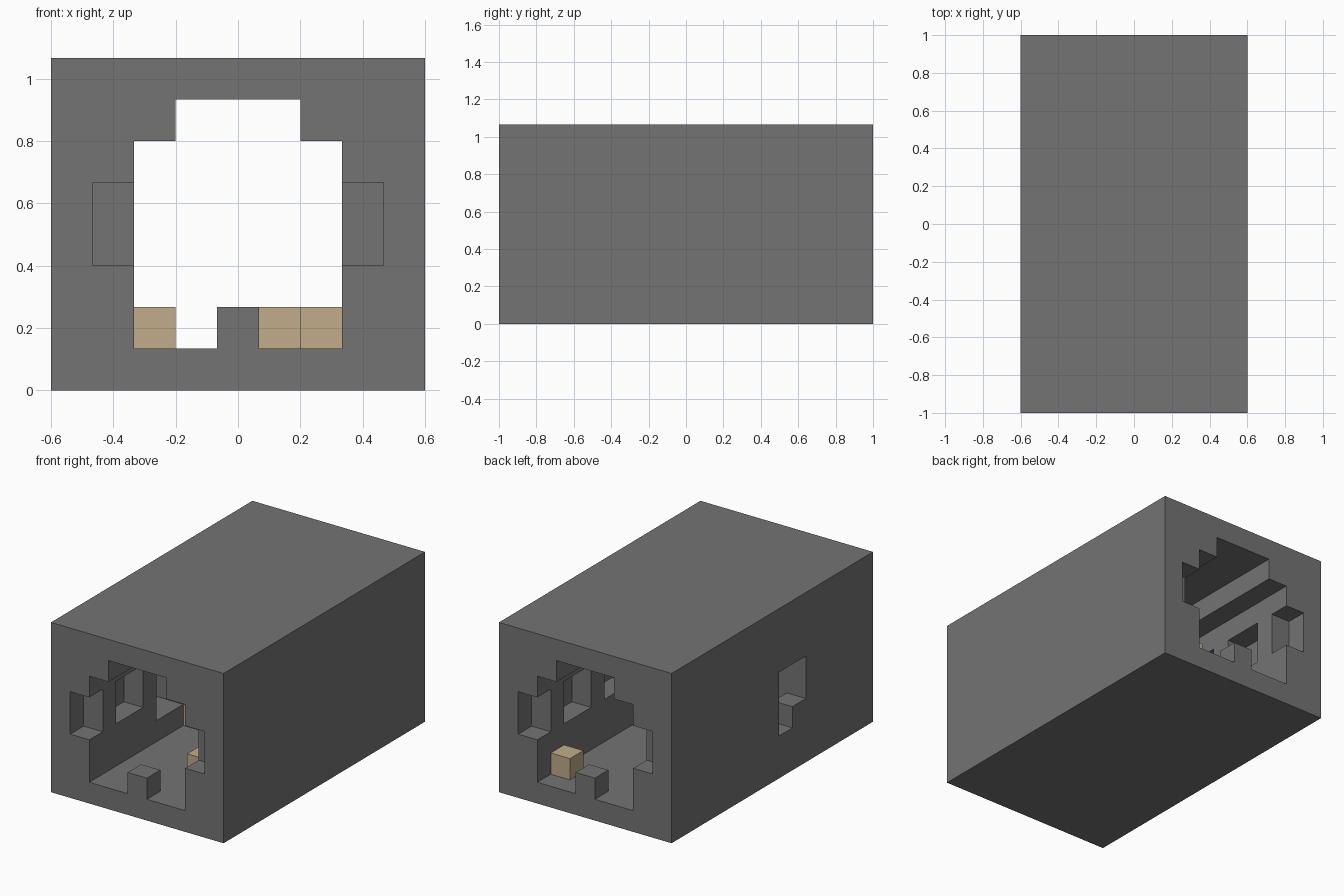
import bpy
import bmesh
from itertools import product
from mathutils import Vector

CELL = 2 / 15
NX, NY, NZ = 9, 15, 8

if "Cube" in bpy.data.objects:
    bpy.data.objects.remove(bpy.data.objects["Cube"], do_unlink=True)


def make_material(name, color):
    mat = bpy.data.materials.new(name)
    mat.use_nodes = True
    mat.diffuse_color = color
    mat.node_tree.nodes["Principled BSDF"].inputs["Base Color"].default_value = color
    return mat


stone = make_material("stone grey", (0.174, 0.174, 0.174, 1))
sand = make_material("sand tan", (0.533, 0.413, 0.25, 1))


def place(cell):
    """Grid corner to model position."""
    return Vector((cell[0] - NX / 2, cell[1] - NY / 2, cell[2])) * CELL


def block(x, y, z):
    """All cells of a box given as (start, end) pairs."""
    return set(product(range(*x), range(*y), range(*z)))


def build(name, cells, mat):
    """Skin a set of cells, keeping only the exposed sides."""
    bm = bmesh.new()
    corners = {}

    def corner(c):
        if c not in corners:
            corners[c] = bm.verts.new(place(c))
        return corners[c]

    for cell in sorted(cells):
        for axis, side in product(range(3), (0, 1)):
            neighbour = list(cell)
            neighbour[axis] += 2 * side - 1
            if tuple(neighbour) in cells:
                continue
            quad = []
            for u, v in ((0, 0), (1, 0), (1, 1), (0, 1)):
                c = list(cell)
                c[axis] += side
                c[(axis + 1) % 3] += u
                c[(axis + 2) % 3] += v
                quad.append(corner(tuple(c)))
            bm.faces.new(quad if side else quad[::-1])
    mesh = bpy.data.meshes.new(name)
    bm.to_mesh(mesh)
    bm.free()
    mesh.materials.append(mat)
    obj = bpy.data.objects.new(name, mesh)
    bpy.context.collection.objects.link(obj)
    return obj


# Corridor: a solid block with the hall and the ceiling channel carved through
shell = block((0, NX), (0, NY), (0, NZ))
shell -= block((2, 7), (0, NY), (1, 6))
shell -= block((3, 6), (0, NY), (6, 7))

# Wall niches on both sides, between pillars at every third cell
for y in range(NY):
    if y % 3 != 1:
        shell -= block((1, 8), (y, y + 1), (3, 5))

# Broken opening through one wall, with a remaining outer step
shell -= block((0, 2), (5, 7), (2, 5))
shell |= block((0, 1), (5, 6), (2, 3))
build("corridor_shell", shell, stone)

# Stone posts in the middle of both doorways
for name, y in (("front_post", 0), ("back_post", NY - 1)):
    build(name, block((4, 5), (y, y + 1), (1, 2)), stone)

# Loose crates on the floor
for name, x, y in (("front_crate", 5, 3), ("middle_crate", 2, 7), ("back_crate", 6, 13)):
    build(name, block((x, x + 1), (y, y + 1), (1, 2)), sand)
